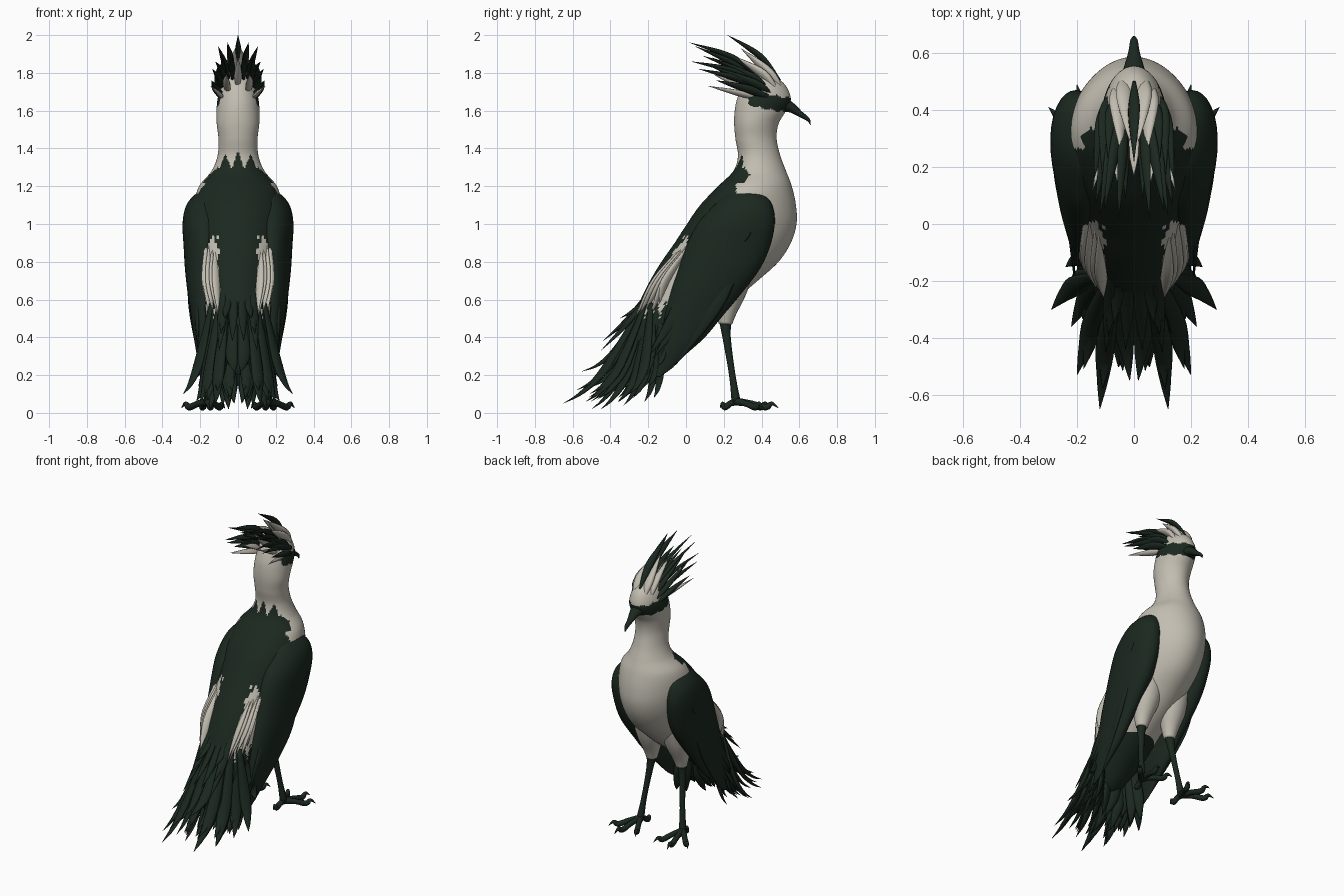
import bpy, bmesh, math, random
from mathutils import Vector

random.seed(4)
cube = bpy.data.objects.get("Cube")
if cube:
    bpy.data.objects.remove(cube)


def material(name, rgb):
    m = bpy.data.materials.new(name)
    m.use_nodes = True
    m.diffuse_color = (*rgb, 1)
    node = m.node_tree.nodes["Principled BSDF"]
    node.inputs["Base Color"].default_value = (*rgb, 1)
    node.inputs["Roughness"].default_value = 0.8
    return m


MATS = [material("dark green plumage", (0.011, 0.021, 0.014)),
        material("pale cream plumage", (0.54, 0.51, 0.44))]
DARK, PALE = 0, 1


def spline(rows, count):
    """Catmull-Rom samples through rows of equal length."""
    out = []
    last = len(rows) - 1
    for k in range(count + 1):
        f = k / count * last
        i = min(int(f), last - 1)
        t = f - i
        quad = zip(rows[max(i - 1, 0)], rows[i], rows[i + 1], rows[min(i + 2, last)])
        out.append([b + t * (c - a) / 2 + t * t * (a - 2.5 * b + 2 * c - d / 2)
                    + t ** 3 * (1.5 * (b - c) + (d - a) / 2) for a, b, c, d in quad])
    return out


def skin(bm, rings, rule):
    """Bridge rings, cap the ends, colour each face by a rule."""
    n = len(rings[0])
    loops = [[bm.verts.new(p) for p in ring] for ring in rings]
    faces = [bm.faces.new(loops[0][::-1]), bm.faces.new(loops[-1])]
    for a, b in zip(loops, loops[1:]):
        for i in range(n):
            j = (i + 1) % n
            faces.append(bm.faces.new((a[i], a[j], b[j], b[i])))
    for f in faces:
        f.material_index = rule(f.calc_center_median())
        f.smooth = True


def loft(bm, rows, rule, count, n, shear=0, egg=0):
    """Stack of ovals; each row is z, back y, front y, half width, centre x."""
    rings = []
    for z, y0, y1, w, cx in spline(rows, count):
        rings.append([(cx + w * math.cos(a) * (1 - egg * math.sin(a)) + shear * w * math.sin(a),
                       (y0 + y1) / 2 + (y1 - y0) / 2 * math.sin(a), z)
                      for a in (math.tau * i / n for i in range(n))])
    skin(bm, rings, rule)


def sweep(bm, pts, mat, flat=1.0, side=(1, 0, 0), n=8, count=12):
    """Tube or blade along points of x, y, z, radius."""
    path = spline(pts, count)
    rings = []
    for k, p in enumerate(path):
        c = Vector(p[:3])
        t = (Vector(path[min(k + 1, count)][:3]) - Vector(path[max(k - 1, 0)][:3])).normalized()
        s = Vector(side)
        s = (s - t * s.dot(t)).normalized()
        u = t.cross(s)
        r = max(p[3], 0.001)
        rings.append([c + s * r * math.cos(a) + u * r * flat * math.sin(a)
                      for a in (math.tau * i / n for i in range(n))])
    skin(bm, rings, lambda c: mat)


def feather(bm, root, mid, tip, w, mat, side=(1, 0, 0), flat=0.3):
    pts = [(*root, w * 0.25), (*mid, w), (*tip, 0.001)]
    sweep(bm, pts, mat, flat, side)


def flip(p, s):
    return (p[0] * s, *p[1:])


def saw(v, period):
    """Triangle wave from 0 to 1, highest at v = 0."""
    return abs(2 * (v / period % 1) - 1)


def finish(name, bm):
    bmesh.ops.recalc_face_normals(bm, faces=bm.faces)
    mesh = bpy.data.meshes.new(name)
    bm.to_mesh(mesh)
    bm.free()
    for m in MATS:
        mesh.materials.append(m)
    ob = bpy.data.objects.new(name, mesh)
    bpy.context.collection.objects.link(ob)


# Body, neck and head in one loft
def body_rule(c):
    x, y, z = abs(c.x), c.y, c.z
    if z > 1.5:
        band = abs(z - 1.635 - (0.5 - y) * 0.2)
        return DARK if y > 0.33 and band < 0.034 + 0.012 * saw(y, 0.06) else PALE
    if z > 1.13:
        edge = 0.31 + 0.03 * saw(z, 0.07) if z > 1.22 else 0.265
        top = 1.29 + 0.1 * saw(x, 0.068) * (1 - 3 * x)
        return DARK if z < top and y < edge else PALE
    if z < 0.5 + 0.1 * saw(x + y, 0.06) and y < 0.02 or z < 0.5:
        return DARK
    if z < 0.95 - 0.06 * saw(x, 0.03) and y < 0.06:
        return PALE if x > 0.095 + 0.02 * saw(z, 0.1) or y > 0 else DARK
    return DARK if y < 0.3 and z > 0.75 or y < -0.05 else PALE


body_rows = [(1.8, .39, .43, .02, 0), (1.775, .34, .48, .06, 0), (1.73, .3, .53, .09, 0),
             (1.66, .27, .555, .108, 0), (1.6, .258, .53, .113, 0), (1.53, .255, .49, .112, 0),
             (1.45, .262, .48, .103, 0), (1.36, .275, .5, .108, 0), (1.28, .25, .53, .14, 0),
             (1.2, .17, .56, .205, 0), (1.1, .075, .582, .232, 0), (1.0, .005, .585, .235, 0),
             (.9, -.06, .555, .228, 0), (.8, -.13, .49, .213, 0), (.7, -.19, .38, .198, 0),
             (.6, -.24, .26, .182, 0), (.5, -.28, .12, .17, 0), (.38, -.34, -.04, .14, 0),
             (.27, -.38, -.18, .09, 0), (.2, -.36, -.3, .02, 0)]
bm = bmesh.new()
loft(bm, body_rows, body_rule, 190, 108, egg=.1)
finish("body", bm)

# Folded wings
wing_rows = [(1.18, .27, .35, .012, .18), (1.145, .2, .425, .06, .18), (1.09, .14, .46, .09, .187),
             (1.0, .06, .47, .103, .19), (.88, 0, .445, .1, .187), (.76, -.04, .39, .094, .186),
             (.64, -.08, .3, .079, .188), (.52, -.11, .2, .062, .188), (.4, -.13, .1, .044, .19),
             (.31, -.145, 0, .027, .192), (.24, -.15, -.07, .012, .195), (.19, -.16, -.14, .003, .197)]
for s, label in ((1, "left"), (-1, "right")):
    bm = bmesh.new()
    loft(bm, [(*r[:4], r[4] * s) for r in wing_rows], lambda c: DARK, 40, 32, .14 * s)
    # long flight feathers over the lower wing
    for k in range(6):
        q = k / 5
        root = ((.255 - .03 * q) * s, .31 - .26 * q, .88)
        mid = ((.25 - .03 * q) * s, .16 - .18 * q, .58 + .01 * q)
        tip = ((.2 + .01 * q) * s, -.07 - .13 * q, .24 + .06 * q)
        feather(bm, root, mid, tip, .042, DARK, (.15 * s, 1, 0))
    # small overlapping coverts
    for k in range(4):
        y = .36 - .07 * k
        feather(bm, ((.265 - .012 * k) * s, y, 1.06 - .02 * k),
                ((.279 - .016 * k) * s, y - .06, .95 - .01 * k),
                ((.274 - .02 * k) * s, y - .13, .84), .04, DARK, (.2 * s, 1, 0), .15)
    finish(label + "_wing", bm)

# Tail: main tips, then finer fill
bm = bmesh.new()
tips = [(.29, -.3, .1), (.24, -.15, .25), (.22, -.36, .06), (.2, -.53, .06), (.12, -.65, .05),
        (.05, -.5, .02), (.015, -.55, .22), (.15, -.22, .06), (.08, -.33, .04),
        (.15, -.45, .02), (.24, -.25, .17), (.11, -.58, .12), (.02, -.42, .05), (.01, -.3, .1),
        (.03, -.48, .12), (.2, -.28, .08), (.19, -.17, .08), (.21, -.2, .14)]
for k in range(14):
    tips.append((random.uniform(.01, .2), random.uniform(-.54, -.18), random.uniform(.04, .14)))
for tip in tips:
    x, y, z = tip
    root = (x * .45 + .01, -.15 + y * .12, .58)
    mid = (x * .62 + .025, root[1] * .48 + y * .52 + .03, .22 + z * .6)
    # outward curl close to the tip
    bend = (x * .82 + .012, mid[1] * .42 + y * .58 + .01, mid[2] * .4 + z * .6 - .015)
    for s in (1, -1):
        pts = [(*flip(root, s), .016), (*flip(mid, s), .036),
               (*flip(bend, s), .022), (*flip(tip, s), .001)]
        sweep(bm, pts, DARK, .4, (s, .3 + 3 * x, 0))
# dark wisps along the upper edge of the rump
for x, y, z in ((.09, -.39, .42), (.07, -.35, .5), (.1, -.45, .33), (.03, -.44, .38)):
    for s in (1, -1):
        feather(bm, (x * s * .8, -.06, .82), (x * s * .85, y * .55 - .035, z * .45 + .36),
                (x * s, y, z), .026, DARK, (s, .5, 0), .5)
finish("tail_feathers", bm)

# Pale rump plumes beside the back
bm = bmesh.new()
for s in (1, -1):
    for x, tip in ((.115, (.1, -.27, .5)), (.13, (.11, -.25, .52)), (.15, (.135, -.22, .54)),
                   (.165, (.15, -.19, .51)), (.17, (.165, -.14, .58))):
        feather(bm, (x * s, .03 - (.17 - x) * .5, .9), (x * s, -.135 + (x - .14), .7),
                flip(tip, s), .03, PALE, (s, -1, 0), .45)
finish("rump_plumes", bm)

# Crest: root, middle, tip, colour and width
crest = [((.0, .5, 1.76), (.0, .39, 1.89), (.0, .22, 2.0), DARK, .024),
         ((.03, .42, 1.75), (.04, .25, 1.88), (.055, .02, 1.96), DARK, .022),
         ((.045, .42, 1.73), (.07, .25, 1.85), (.105, .05, 1.94), DARK, .022),
         ((.06, .42, 1.72), (.085, .25, 1.81), (.12, .03, 1.86), DARK, .022),
         ((.075, .42, 1.7), (.1, .27, 1.77), (.135, .07, 1.82), DARK, .024),
         ((.09, .45, 1.66), (.112, .34, 1.71), (.14, .16, 1.76), DARK, .032),
         ((.085, .45, 1.69), (.1, .36, 1.745), (.105, .12, 1.84), DARK, .032),
         ((.075, .43, 1.72), (.08, .35, 1.78), (.08, .14, 1.88), DARK, .028),
         ((.03, .36, 1.75), (.03, .24, 1.83), (.03, .09, 1.89), DARK, .018),
         ((.08, .4, 1.66), (.1, .29, 1.69), (.145, .12, 1.73), PALE, .022),
         ((.05, .36, 1.68), (.06, .27, 1.74), (.06, .15, 1.79), PALE, .025),
         ((.03, .52, 1.69), (.03, .44, 1.8), (.015, .29, 1.93), PALE, .038),
         ((.06, .49, 1.69), (.055, .41, 1.79), (.045, .25, 1.89), PALE, .036),
         ((.0, .33, 1.72), (.0, .27, 1.79), (.0, .17, 1.88), PALE, .024)]
bm = bmesh.new()
for root, mid, tip, mat, w in crest:
    for s in ((1, -1) if tip[0] else (1,)):
        feather(bm, flip(root, s), flip(mid, s), flip(tip, s), w, mat, (s, 0, .8), .55)
finish("crest", bm)

# Hooked beak
bm = bmesh.new()
sweep(bm, [(0, .49, 1.635, .058), (0, .55, 1.62, .036), (0, .605, 1.582, .02),
           (0, .645, 1.555, .013), (0, .66, 1.525, .001)], DARK, .8, n=16)
finish("beak", bm)

# Legs and feet
for s, label in ((1, "left"), (-1, "right")):
    bm = bmesh.new()
    thigh = [(.1, .25, .82, .12), (.105, .235, .66, .092), (.11, .215, .54, .056), (.112, .208, .47, .036)]
    sweep(bm, [flip(p, s) for p in thigh], PALE, n=20)
    finish(label + "_thigh", bm)

    bm = bmesh.new()
    shin = [(.112, .208, .5, .036), (.122, .215, .4, .022), (.145, .245, .2, .017), (.16, .265, .06, .024)]
    sweep(bm, [flip(p, s) for p in shin], DARK, n=12)
    for tx, ty in ((.3, .41), (.2, .49), (.07, .45), (.14, .18)):
        dx, dy = tx - .16, ty - .265
        toe = [(.16 + dx * t, .265 + dy * t, z, r) for t, z, r in
               ((0, .06, .022), (.35, .05, .017), (.7, .03, .018), (.84, .05, .011), (1, .025, .001))]
        sweep(bm, [flip(p, s) for p in toe], DARK, n=10, count=16)
    finish(label + "_leg_and_foot", bm)
